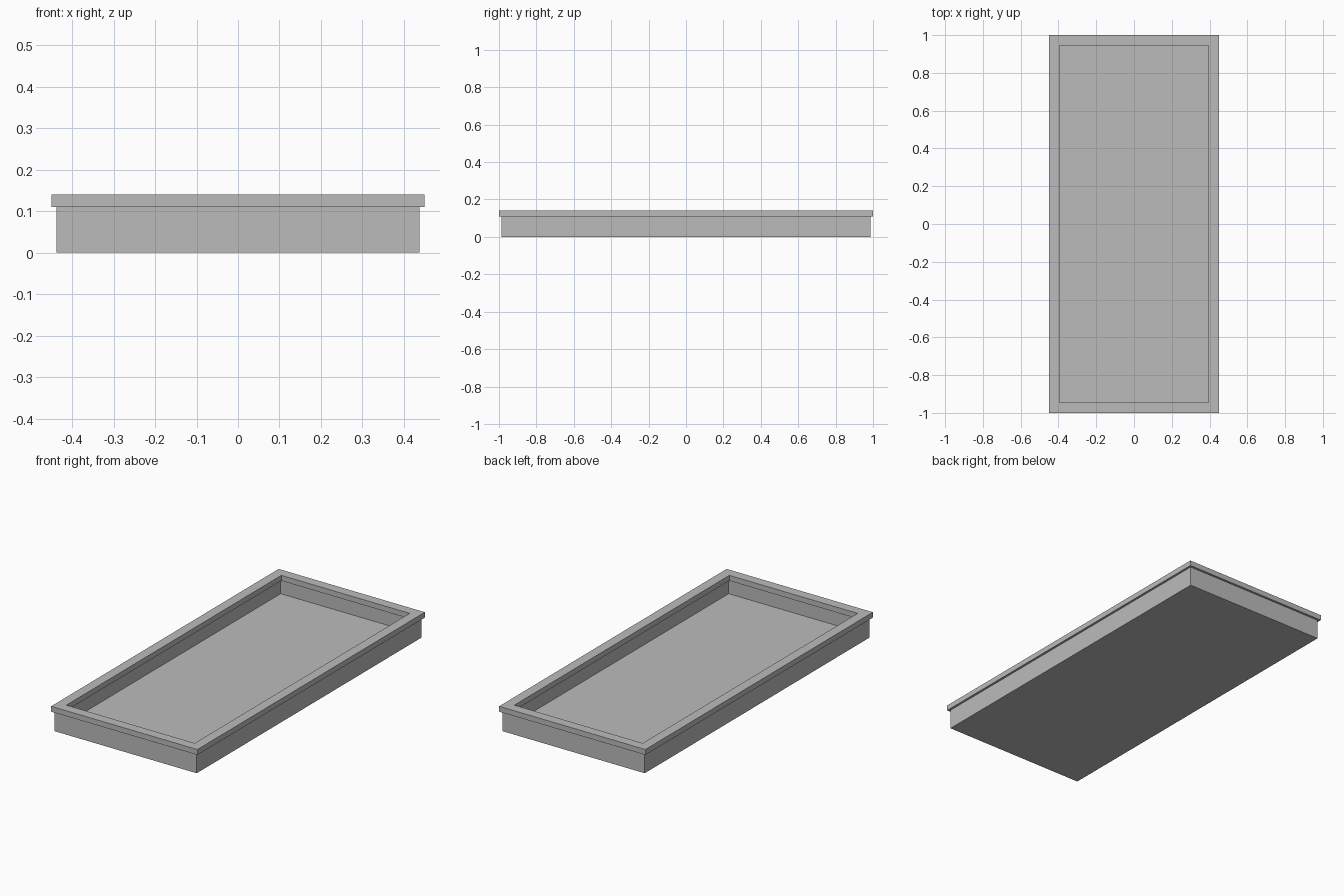
import bpy
import bmesh

cube = bpy.data.objects.get("Cube")
if cube:
    bpy.data.objects.remove(cube, do_unlink=True)

# Outer half sizes of the rim; everything else is an offset inward from these
HALF_X, HALF_Y = 0.45, 1.0
HEIGHT, RIM_BASE, FLOOR = 0.14, 0.11, 0.03
OVERHANG, WALL, RIM_WIDTH = 0.0125, 0.03, 0.055

grey = bpy.data.materials.new("plain_grey")
grey.use_nodes = True
colour = (0.5, 0.5, 0.5, 1)
grey.diffuse_color = colour
grey.node_tree.nodes["Principled BSDF"].inputs["Base Color"].default_value = colour


def rect_loft(name, profile, closed):
    """Join rectangles given as (inset, z); either close the loop or cap the ends."""
    bm = bmesh.new()
    rings = []
    for inset, z in profile:
        x, y = HALF_X - inset, HALF_Y - inset
        rings.append([bm.verts.new((sx * x, sy * y, z))
                      for sx, sy in ((-1, -1), (1, -1), (1, 1), (-1, 1))])
    pairs = list(zip(rings, rings[1:]))
    if closed:
        pairs.append((rings[-1], rings[0]))
    else:
        bm.faces.new(rings[0])
        bm.faces.new(rings[-1])
    for a, b in pairs:
        for i in range(4):
            j = (i + 1) % 4
            bm.faces.new((a[i], a[j], b[j], b[i]))
    bmesh.ops.recalc_face_normals(bm, faces=bm.faces)
    mesh = bpy.data.meshes.new(name)
    bm.to_mesh(mesh)
    bm.free()
    mesh.materials.append(grey)
    obj = bpy.data.objects.new(name, mesh)
    bpy.context.collection.objects.link(obj)
    return obj


# Open tray: outer wall, wall top, inner wall, floor
inner = OVERHANG + WALL
rect_loft("tray_body", [(OVERHANG, 0), (OVERHANG, RIM_BASE),
                        (inner, RIM_BASE), (inner, FLOOR)], closed=False)

# Flat rim overhanging the wall on both sides
rect_loft("top_rim", [(0, RIM_BASE), (0, HEIGHT),
                      (RIM_WIDTH, HEIGHT), (RIM_WIDTH, RIM_BASE)], closed=True)
